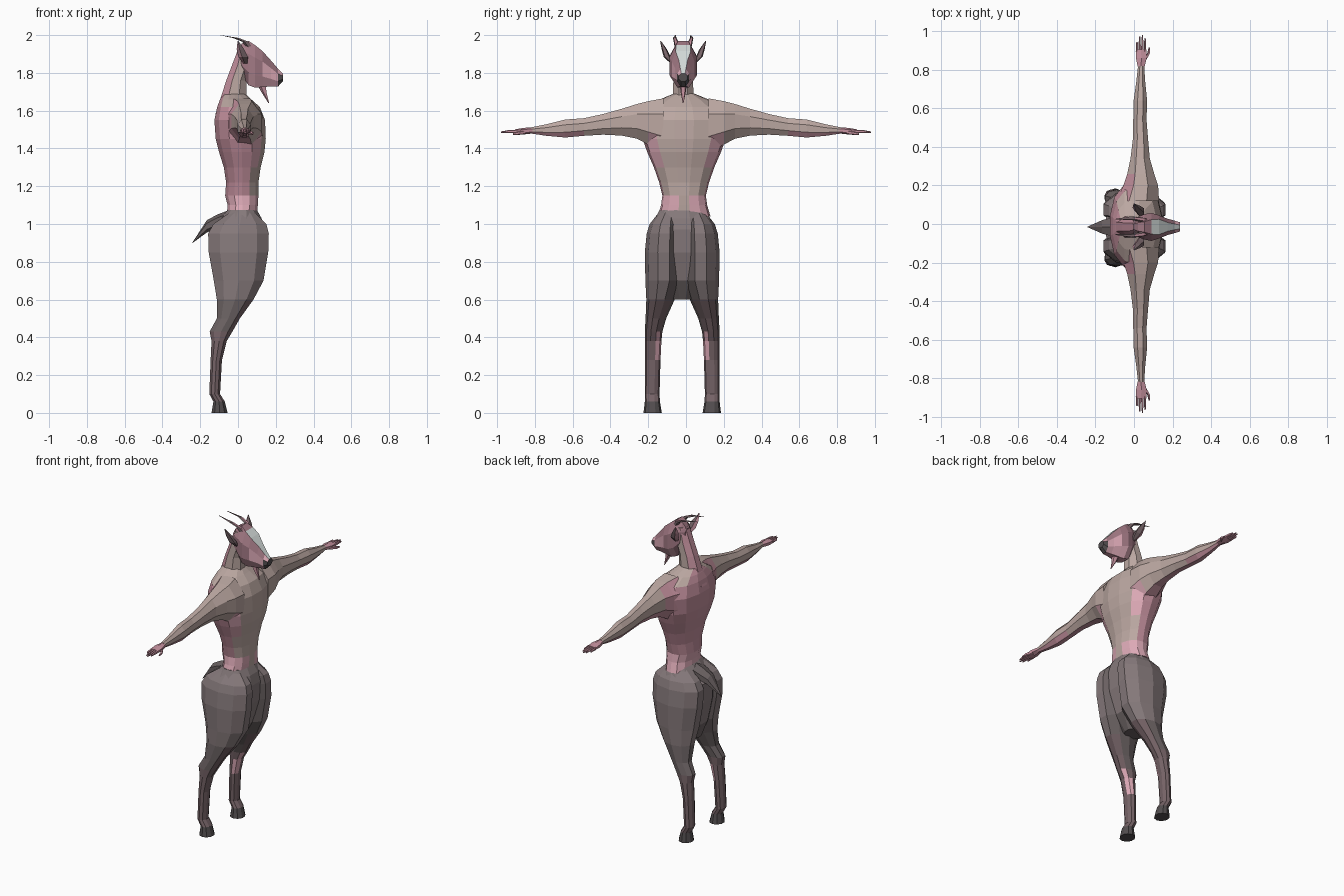
import bpy, bmesh, math
from mathutils import Vector

def mat(name, r, g, b):
    m = bpy.data.materials.new(name)
    m.diffuse_color = (r, g, b, 1)
    return m

MATS = [mat("tan_skin", .50, .39, .36), mat("pink_skin", .55, .28, .34),
        mat("grey_fur", .235, .19, .195), mat("dark_fur", .145, .12, .122),
        mat("white_blaze", .66, .71, .70), mat("dusky_leg", .18, .125, .135),
        mat("hoof_grey", .085, .075, .078), mat("mauve_hide", .36, .19, .23),
        mat("light_pink", .72, .40, .47)]
TAN, PINK, FUR, DARK, WHITE, DUSKY, HOOF, MAUVE, LIGHT = range(9)

def ring_z(z, x0, x1, y0, y1, n, p=2.0):
    """Rounded horizontal section filling its box; p above 2 makes it boxier."""
    pts = []
    for i in range(n):
        a = 2 * math.pi * (i + .5) / n
        c, s = math.cos(a), math.sin(a)
        k = (abs(c) ** p + abs(s) ** p) ** (-1 / p)
        pts.append((c * k, s * k))
    mx = max(abs(u) for u, v in pts)
    my = max(abs(v) for u, v in pts)
    return [Vector(((x0 + x1) / 2 + (x1 - x0) / 2 * u / mx,
                    (y0 + y1) / 2 + (y1 - y0) / 2 * v / my, z)) for u, v in pts]

def ring_y(y, x0, x1, z0, z1, n=8):
    return [Vector((v.x, y, v.y)) for v in ring_z(0, x0, x1, z0, z1, n)]

def ring_x(x, hy, z0, z1, n=8, y=-.015, flat=1.0):
    """Section across the head; flat widens its top edge."""
    pts = [Vector((x, v.x, v.y)) for v in ring_z(0, y - hy, y + hy, z0, z1, n)]
    for v in pts:
        if abs(v.z - z1) < 1e-5:
            v.y = y + (v.y - y) * flat
    return pts

def loft(name, rings, rule):
    """Skin the sections, cap both ends, colour each face by a rule."""
    bm = bmesh.new()
    rows = [[bm.verts.new(p) for p in r] for r in rings]
    n = len(rows[0])
    for a, b in zip(rows, rows[1:]):
        for i in range(n):
            j = (i + 1) % n
            bm.faces.new((a[i], a[j], b[j], b[i]))
    bm.faces.new(rows[0])
    bm.faces.new(rows[-1])
    bmesh.ops.recalc_face_normals(bm, faces=bm.faces)
    for f in bm.faces:
        f.normal_update()
        f.material_index = rule(f.calc_center_median(), f.normal) if callable(rule) else rule
    me = bpy.data.meshes.new(name)
    bm.to_mesh(me)
    bm.free()
    for m in MATS:
        me.materials.append(m)
    ob = bpy.data.objects.new(name, me)
    bpy.context.collection.objects.link(ob)
    return ob

def spike(name, pts, rule, n=5):
    """Tapered tube through (x, y, z, half x, half y) sections."""
    return loft(name, [ring_z(z, x - a, x + a, y - b, y + b, n) for x, y, z, a, b in pts], rule)

# Torso: tan chest and shoulders, pink flanks and back, light pink waist
def torso_rule(c, n):
    off = abs(c.y + .01)
    if c.z < 1.15:
        return TAN if n.x > .5 and off < .04 else LIGHT
    if n.z > .6 or (c.z > 1.57 and n.x > .2):
        return TAN
    if n.x > .3:
        return TAN if off < .135 else LIGHT
    return PINK

torso = [(1.04, -.06, .10, .14), (1.10, -.055, .105, .122), (1.15, -.068, .108, .115),
         (1.22, -.063, .108, .132), (1.30, -.075, .12, .16), (1.38, -.10, .14, .195),
         (1.45, -.118, .147, .22), (1.55, -.125, .143, .23), (1.62, -.11, .115, .195),
         (1.66, -.095, .07, .128), (1.69, -.08, .04, .055)]
loft("torso", [ring_z(z, a, b, -.01 - h, -.01 + h, 14, 2.3) for z, a, b, h in torso], torso_rule)

# Neck with a pink mane ridge down the back
neck = [(1.58, -.12, .07, .068), (1.68, -.088, .045, .055), (1.76, -.062, .045, .052),
        (1.84, -.032, .07, .05), (1.93, .002, .07, .045)]
loft("neck", [ring_z(z, a, b, -.015 - h, -.015 + h, 8) for z, a, b, h in neck],
     lambda c, n: PINK if n.x < -.3 else TAN)

# Head: white blaze from forehead to muzzle, light cheeks, dark nose
def head_rule(c, n):
    if c.x > .205 and n.z < .3:
        return HOOF
    if n.z > .4 and abs(c.y + .015) < .01 and c.x > .085:
        return WHITE
    if n.z < -.8:
        return PINK
    return LIGHT if c.z < 1.815 and c.x > .04 else MAUVE

head = [(-.005, .03, 1.86, 1.92, 1), (.02, .052, 1.79, 1.955, 1), (.055, .066, 1.735, 1.97, 1),
        (.09, .073, 1.722, 1.947, 1.25), (.13, .06, 1.725, 1.915, 1.6), (.175, .042, 1.728, 1.865, 1.3),
        (.212, .032, 1.728, 1.822, 1.1), (.238, .024, 1.755, 1.797, 1)]
loft("head", [ring_x(x, h, a, b, flat=w) for x, h, a, b, w in head], head_rule)
spike("beard", [(.125, -.015, 1.745, .028, .02), (.138, -.015, 1.70, .015, .014),
                (.163, -.015, 1.64, .002, .002)], PINK)

# Tail
loft("tail", [ring_x(-.03, .05, 1.01, 1.08, 6), ring_x(-.11, .05, .98, 1.05, 6),
              ring_x(-.165, .035, .955, 1.02, 6), ring_x(-.24, .002, .90, .904, 6)], DARK)

# Furry hips joining the two legs
hips = [(1.075, -.055, .10, .122), (1.03, -.09, .125, .145), (.97, -.145, .14, .17),
        (.85, -.145, .135, .155), (.70, -.118, .095, .12), (.60, -.085, .04, .055)]
loft("hips", [ring_z(z, a, b, -.018 - h, -.018 + h, 12, 2.3) for z, a, b, h in hips],
     lambda c, n: DARK if c.z < .68 or n.z < -.6 else FUR)

def leg_rule(side):
    def rule(c, n):
        if c.z < .07:
            return HOOF
        if c.z < .42:
            return LIGHT if n.x > .3 and n.y * side < -.2 and c.z > .3 else DUSKY
        if c.z < .56:
            return DUSKY if n.x > .3 else DARK
        return DARK if n.y * side < -.35 else FUR
    return rule

def arm_rule(c, n):
    if abs(c.y) > .81:
        return PINK
    if n.x > .2 and n.z < 0 and abs(c.y) < .22:
        return LIGHT
    if abs(c.y) < .24 and n.x < -.6:
        return PINK
    low = -.3 if n.x < 0 or abs(c.y) > .54 else -.8
    return TAN if n.z > low else PINK

# Sections of one leg: height, back, front, inner, outer
LEG = [(1.06, -.045, .09, .02, .125), (1.0, -.13, .15, .005, .172), (.95, -.158, .163, 0, .188),
       (.85, -.155, .16, 0, .198), (.70, -.128, .135, 0, .195), (.60, -.112, .082, .04, .19),
       (.50, -.112, .01, .085, .194), (.43, -.15, -.03, .105, .198), (.38, -.14, -.06, .11, .198),
       (.28, -.145, -.085, .115, .198), (.10, -.152, -.095, .12, .198),
       (.06, -.13, -.07, .118, .198), (0, -.14, -.055, .108, .205)]
# Sections of one arm: reach, back, front, bottom, top
ARM = [(.12, -.09, .13, 1.38, 1.665), (.20, -.055, .125, 1.42, 1.65), (.26, -.035, .105, 1.452, 1.635),
       (.34, -.018, .082, 1.468, 1.61), (.44, -.006, .073, 1.473, 1.582),
       (.54, -.004, .065, 1.467, 1.56), (.64, -.002, .068, 1.458, 1.553),
       (.74, .012, .058, 1.467, 1.528), (.82, .021, .053, 1.479, 1.512)]

for s, tag in ((1, "left"), (-1, "right")):
    loft(f"{tag}_leg", [ring_z(z, a, b, *sorted((-.02 + s * i, -.02 + s * o)), 10)
                        for z, a, b, i, o in LEG], leg_rule(s))
    loft(f"{tag}_arm", [ring_y(s * y, a, b, z0, z1) for y, a, b, z0, z1 in ARM], arm_rule)

    # Hand: palm, four fingers and a thumb
    loft(f"{tag}_palm", [ring_y(s * .81, .021, .053, 1.479, 1.512, 6),
                         ring_y(s * .86, .01, .066, 1.475, 1.509, 6),
                         ring_y(s * .905, .01, .064, 1.479, 1.501, 6)], PINK)
    for i, tip in enumerate((.945, .972, .98, .965)):
        x = .016 + i * .014
        loft(f"{tag}_finger_{i + 1}",
             [ring_y(s * .895, x - .007, x + .007, 1.48, 1.499, 5),
              ring_y(s * .94, x - .006, x + .006, 1.481, 1.497, 5),
              ring_y(s * tip, x - .003, x + .003, 1.483, 1.49, 5)], PINK)
    loft(f"{tag}_thumb", [ring_y(s * .85, .045, .065, 1.475, 1.497, 5),
                          ring_y(s * .885, .068, .084, 1.472, 1.49, 5),
                          ring_y(s * .915, .076, .084, 1.472, 1.482, 5)], PINK)

    # Horns sweep back, ears flare up and out
    hy = -.015
    spike(f"{tag}_horn", [(.065, hy + s * .03, 1.93, .018, .014), (.04, hy + s * .038, 1.965, .017, .012),
                          (-.01, hy + s * .045, 1.985, .018, .009), (-.095, hy + s * .04, 2.0, .002, .002)],
          lambda c, n: PINK if n.x > .3 else DUSKY)
    spike(f"{tag}_ear", [(.04, hy + s * .055, 1.85, .012, .012), (.03, hy + s * .085, 1.885, .028, .018),
                         (.015, hy + s * .10, 1.925, .022, .014), (0, hy + s * .12, 1.97, .002, .002)],
          lambda c, n: DUSKY if n.x > 0 else PINK)
